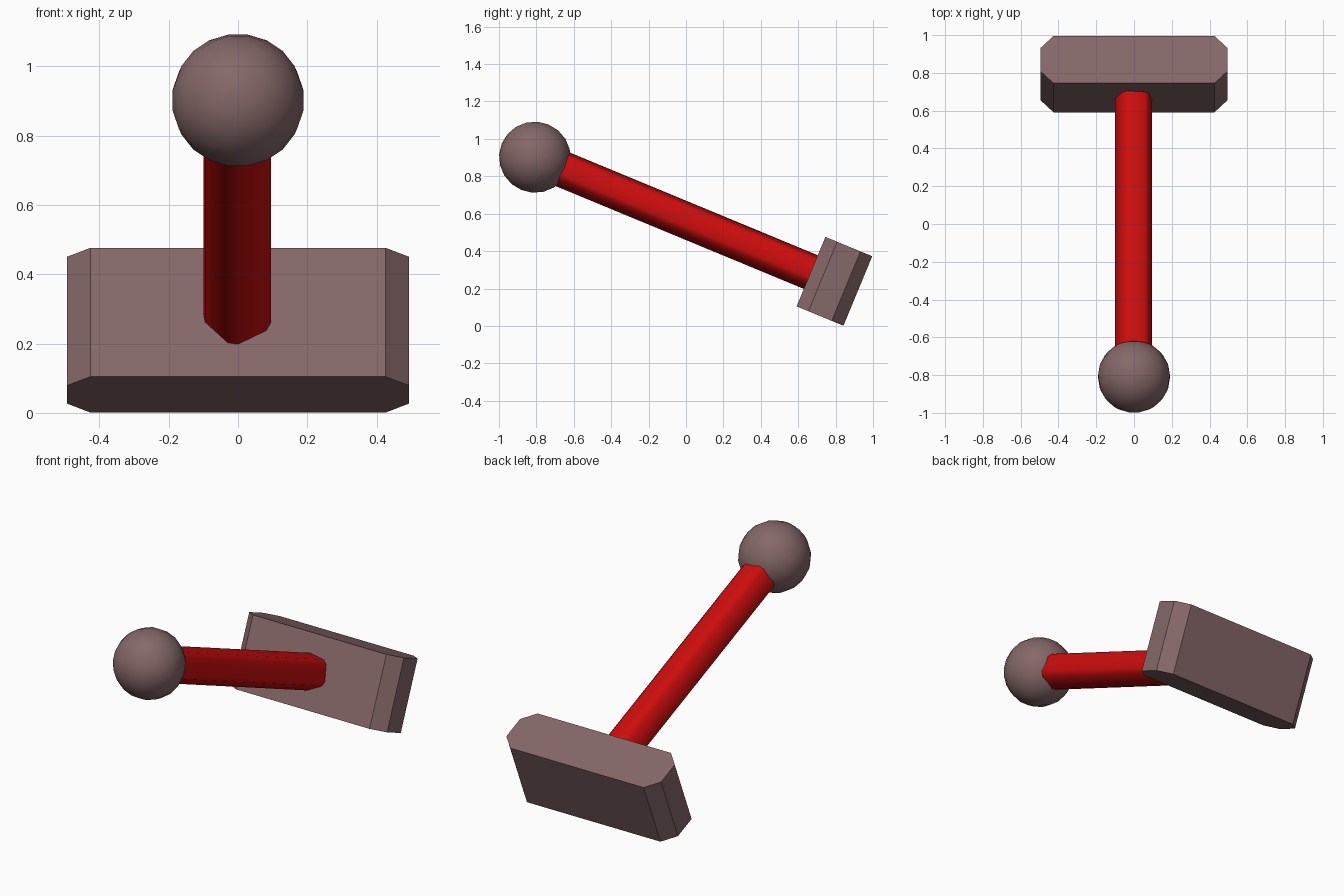
import bpy, bmesh, math
from mathutils import Matrix, Vector

if "Cube" in bpy.data.objects:
    bpy.data.objects.remove(bpy.data.objects["Cube"])

TILT = math.radians(-22.5)
BALL = Vector((0, -0.808, 0.902))
# local frame: +Y runs along the handle from ball to head, origin at ball centre
FRAME = Matrix.Translation(BALL) @ Matrix.Rotation(TILT, 4, 'X')


def material(name, rgb):
    m = bpy.data.materials.new(name)
    m.diffuse_color = (*rgb, 1)
    m.use_nodes = True
    m.node_tree.nodes["Principled BSDF"].inputs["Base Color"].default_value = m.diffuse_color
    return m


grey = material("warm_grey", (0.235, 0.138, 0.138))
red = material("red", (0.62, 0.004, 0.004))


def add_object(name, bm, mat, smooth=False):
    bmesh.ops.recalc_face_normals(bm, faces=bm.faces)
    for f in bm.faces:
        f.smooth = smooth and len(f.verts) <= 4
    me = bpy.data.meshes.new(name)
    bm.to_mesh(me)
    bm.free()
    me.materials.append(mat)
    ob = bpy.data.objects.new(name, me)
    ob.matrix_world = FRAME
    bpy.context.collection.objects.link(ob)


def prism(points, vec):
    bm = bmesh.new()
    face = bm.faces.new([bm.verts.new(p) for p in points])
    ext = bmesh.ops.extrude_face_region(bm, geom=[face], use_keep_orig=True)
    new = [v for v in ext["geom"] if isinstance(v, bmesh.types.BMVert)]
    bmesh.ops.translate(bm, verts=new, vec=vec)
    return bm


# hammer head: chamfered block
near, far, hx, hz, c = 1.598, 1.869, 0.494, 0.201, 0.068
outline = [(hx - c, near), (hx, near + c), (hx, far - c), (hx - c, far)]
outline += [(-x, y) for x, y in reversed(outline)]
add_object("hammer_head", prism([(x, y, -hz) for x, y in outline], (0, 0, 2 * hz)), grey)

# handle: five-sided rod with bevelled corners, running from the ball into the head
angles = [math.radians(a + 72 * i) for i in range(5) for a in (37, 54)]
ring = [(0.1 * math.cos(a), 0.05, 0.1 * math.sin(a)) for a in angles]
add_object("handle", prism(ring, (0, 1.6, 0)), red, True)

# pommel ball
bm = bmesh.new()
bmesh.ops.create_uvsphere(bm, u_segments=20, v_segments=10, radius=0.192,
                          matrix=Matrix.Rotation(math.pi / 2, 4, 'X') @ Matrix.Rotation(math.radians(9), 4, 'Z'))
add_object("pommel_ball", bm, grey, True)
